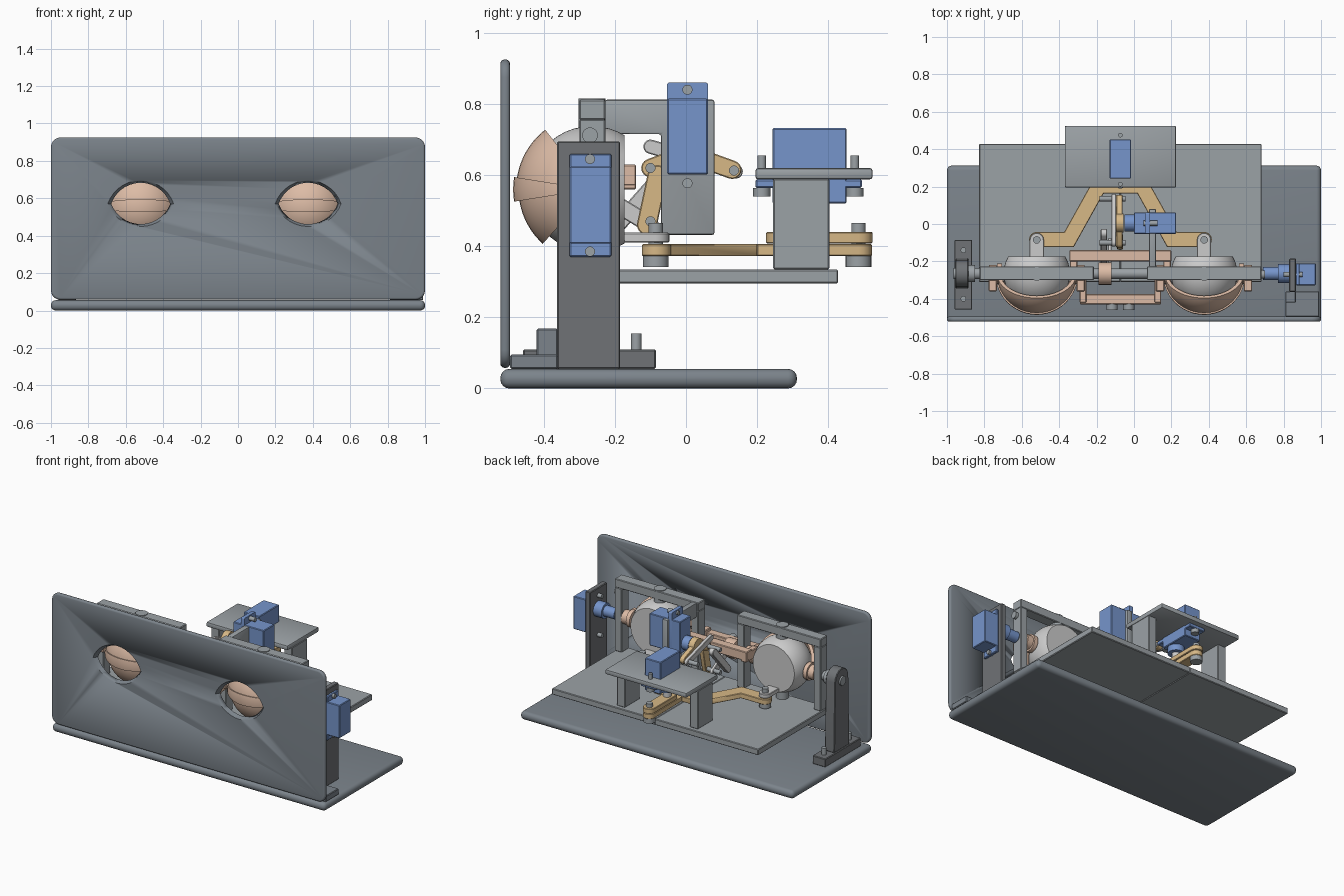
import bpy, bmesh
from math import sin, cos, pi, radians, atan2, hypot

if "Cube" in bpy.data.objects:
    bpy.data.objects.remove(bpy.data.objects["Cube"])

def mat(name, c):
    m = bpy.data.materials.new(name)
    m.diffuse_color = (*c, 1)
    m.use_nodes = True
    m.node_tree.nodes["Principled BSDF"].inputs["Base Color"].default_value = m.diffuse_color
    return m

SLATE = mat("slate", (.20, .23, .26))
DARK = mat("dark_grey", (.16, .17, .18))
MID = mat("mid_grey", (.33, .36, .38))
BLUE = mat("servo_blue", (.18, .30, .60))
PEACH = mat("lid_peach", (.72, .50, .38))
TAN = mat("linkage_tan", (.68, .48, .24))
WHITE = mat("eye_white", (.75, .74, .72))
CX = -.0725                      # symmetry plane of the mechanism
EYES = (CX - .4475, CX + .4475)
EY, EZ = -.265, .56              # lid shaft position

def finish(name, bm, m, bevel=0, seg=2, smooth=True):
    bmesh.ops.recalc_face_normals(bm, faces=bm.faces)
    me = bpy.data.meshes.new(name)
    bm.to_mesh(me)
    bm.free()
    ob = bpy.data.objects.new(name, me)
    bpy.context.collection.objects.link(ob)
    me.materials.append(m)
    bpy.context.view_layer.objects.active = ob
    bpy.ops.object.select_all(action='DESELECT')
    ob.select_set(True)
    if bevel:
        b = ob.modifiers.new("bevel", 'BEVEL')
        b.width, b.segments, b.limit_method = bevel, seg, 'ANGLE'
        bpy.ops.object.modifier_apply(modifier=b.name)
    if smooth:
        bpy.ops.object.shade_smooth_by_angle(angle=radians(35))
    return ob

# extrude a 2D outline along an axis from a to b
def prism(name, pts, axis, a, b, m, bevel=0, seg=2, pts2=None):
    put = {'x': lambda p, t: (t, p[0], p[1]), 'y': lambda p, t: (p[0], t, p[1]),
           'z': lambda p, t: (p[0], p[1], t)}[axis]
    bm = bmesh.new()
    lo = [bm.verts.new(put(p, a)) for p in pts]
    hi = [bm.verts.new(put(p, b)) for p in (pts2 or pts)]
    bm.faces.new(lo)
    bm.faces.new(hi)
    n = len(pts)
    for i in range(n):
        bm.faces.new((lo[i], lo[(i + 1) % n], hi[(i + 1) % n], hi[i]))
    return finish(name, bm, m, bevel, seg)

def box(name, x0, x1, y0, y1, z0, z1, m, bevel=.004, seg=1):
    return prism(name, [(x0, y0), (x1, y0), (x1, y1), (x0, y1)], 'z', z0, z1, m, bevel, seg)

def arc(u, v, r, a0, a1, n=8):
    return [(u + r * cos(radians(a0 + (a1 - a0) * i / n)),
             v + r * sin(radians(a0 + (a1 - a0) * i / n))) for i in range(n + 1)]

def rod(name, u, v, r, axis, a, b, m):
    return prism(name, arc(u, v, r, 0, 360 - 15, 23), axis, a, b, m)

# rounded bar between two points
def link(name, p, q, r, axis, a, b, m):
    t = atan2(q[1] - p[1], q[0] - p[0]) * 180 / pi
    return prism(name, arc(*q, r, t - 90, t + 90) + arc(*p, r, t + 90, t + 270), axis, a, b, m, .003, 1)

def rounded(x0, x1, z0, z1, r):
    return (arc(x1 - r, z0 + r, r, -90, 0, 5) + arc(x1 - r, z1 - r, r, 0, 90, 5) +
            arc(x0 + r, z1 - r, r, 90, 180, 5) + arc(x0 + r, z0 + r, r, 180, 270, 5))

# base and front panel with two almond openings
box("base", -1, 1, -.522, .312, 0, .055, SLATE, .025, 4)
panel = prism("front_panel", rounded(-1, 1, .058, .925, .05), 'y', -.522, -.495, SLATE, .011, 3)

def almond(s):
    pts = []
    for h, d in ((.125, 1), (-.12, -1)):
        w = .175
        R = (w * w + h * h) / (2 * abs(h))
        half = atan2(w, R - abs(h))
        for i in range(14):
            t = half - 2 * half * i / 14
            pts.append((s * d * R * sin(t), s * d * (R * cos(t) - R + abs(h))))
    return pts

for x in EYES:
    front = [(x + u, .57 + v) for u, v in almond(1.04)]
    back = [(x + u, .57 + v) for u, v in almond(.87)]
    cut = prism("opening_cutter", front, 'y', -.53, -.487, SLATE, pts2=back)
    cut.hide_render = True
    bpy.context.view_layer.objects.active = panel
    md = panel.modifiers.new("opening", 'BOOLEAN')
    md.operation, md.object, md.solver = 'DIFFERENCE', cut, 'EXACT'
    bpy.ops.object.modifier_apply(modifier=md.name)
    bpy.data.objects.remove(cut)

# raised deck in two halves
box("deck_left", -.828, CX, -.31, .428, .295, .335, MID)
box("deck_right", CX, .682, -.31, .428, .295, .335, MID)

# end posts and feet
box("left_foot", -.96, -.865, -.458, -.085, .055, .11, DARK)
prism("left_post", [(-.345, .11), (-.185, .11)] + arc(EY, EZ + .01, .07, 0, 180), 'x', -.955, -.885, DARK, .004, 1)
for y in (-.4, -.14):
    rod("foot_bolt", -.912, y, .015, 'z', .1, .155, MID)
box("right_post", .83, .866, -.363, -.185, .055, .695, DARK)
box("right_foot", .81, .99, -.495, -.36, .055, .095, SLATE)
box("right_foot_block", .81, .866, -.42, -.36, .09, .168, SLATE)

# eye frames, eyeballs, pivots, lids
def lid(name, x, r, a0, a1, t=.02):
    bm = bmesh.new()
    n, k = 20, 10
    grid = []
    for rr in (r, r - t):
        rows = []
        for j in range(k + 1):
            a = radians(a0 + (a1 - a0) * j / k)
            rows.append([bm.verts.new((x + rr * sin(f), EY - rr * cos(f) * cos(a), EZ + rr * cos(f) * sin(a)))
                         for f in (radians(-74 + 148 * i / n) for i in range(n + 1))])
        grid.append(rows)
    for g in grid:
        for j in range(k):
            for i in range(n):
                bm.faces.new((g[j][i], g[j][i + 1], g[j + 1][i + 1], g[j + 1][i]))
    o, q = grid
    for i in range(n):
        for j in (0, k):
            bm.faces.new((o[j][i], o[j][i + 1], q[j][i + 1], q[j][i]))
    for j in range(k):
        for i in (0, n):
            bm.faces.new((o[j][i], o[j + 1][i], q[j + 1][i], q[j][i]))
    return finish(name, bm, PEACH)

for x in EYES:
    fx = x + .0
    box("frame_top", fx - .306, fx + .306, -.3, -.227, .755, .812, MID)
    for s in (-1, 1):
        u = fx + s * .28
        box("frame_side", u - .026, u + .026, -.3, -.227, .335, .757, MID)
        # lid hub collars
        rod("lid_collar_outer", EY, EZ, .045, 'x', x + s * .235 - .02, x + s * .235 + .02, PEACH)
        rod("lid_collar_inner", EY, EZ, .055, 'x', x + s * .2 - .013, x + s * .2 + .013, PEACH)
        box("lid_arm", x + s * .235 - .022, x + s * .235 + .022, -.36, EY, .53, .585, PEACH)
    bm = bmesh.new()
    bmesh.ops.create_uvsphere(bm, u_segments=36, v_segments=22, radius=.178)
    cutr = bmesh.ops.bisect_plane(bm, geom=bm.verts[:] + bm.edges[:] + bm.faces[:], plane_co=(0, .092, 0),
                                  plane_no=(0, 1, 0), clear_outer=True)
    bmesh.ops.holes_fill(bm, edges=[e for e in bm.edges if e.is_boundary])
    bmesh.ops.translate(bm, verts=bm.verts, vec=(x, EY, EZ))
    finish("eyeball", bm, WHITE)
    rod("eye_pivot_top", x, EY, .038, 'z', .71, .816, MID)
    rod("eye_pivot_bottom", x, EY, .038, 'z', .33, .42, MID)
    lid("upper_lid", x, .213, 6, 52)
    lid("lid_rim", x, .221, -9, 9)
    lid("lower_lid", x, .206, -48, -6)
    # yaw lever under the eye
    link("eye_lever", (x, -.085), (x, -.24), .038, 'z', .41, .438, WHITE)
    rod("lever_pin", x, -.085, .02, 'z', .345, .465, MID)
    rod("lever_pin_head", x, -.085, .036, 'z', .342, .372, MID)

# lid shaft pieces and bridges joining the lids
for a, b, r in ((-.965, -.72, .03), (.57, .85, .025), (-.33, .18, .028)):
    rod("lid_shaft", EY, EZ, r, 'x', a, b, MID)
rod("left_shaft_collar", EY, EZ, .045, 'x', -.885, -.85, MID)
box("lid_bridge_front", -.29, .145, -.43, -.375, .5, .55, PEACH)
box("lid_bridge_rear", -.345, .2, -.2, -.14, .57, .63, PEACH)
for s in (-1, 1):
    box("front_bridge_arm", CX + s * .2 - .018, CX + s * .2 + .018, -.42, EY, .51, .57, PEACH)
    box("rear_bridge_arm", CX + s * .25 - .02, CX + s * .25 + .02, EY, -.14, .56, .62, PEACH)
    rod("bridge_screw", CX + s * .045, .52, .03, 'y', -.46, -.42, MID)

# right servo outside its post
box("right_servo_body", .78 + .086, .972, -.328, -.21, .407, .625, BLUE)
box("right_servo_flange", .866, .885, -.328, -.21, .37, .66, BLUE)
rod("right_servo_hub", EY, EZ, .05, 'x', .77, .83, BLUE)
rod("right_servo_horn", EY, EZ, .035, 'x', .69, .78, BLUE)
for z in (.385, .645):
    rod("right_servo_screw", -.27, z, .014, 'x', .8, .9, MID)
rod("frame_side_bolt", -.27, .712, .022, 'x', .66, .70, MID)

# rear table
box("table_top", -.37, .225, .195, .525, .588, .62, MID, .008, 2)
for s in (-1, 1):
    u = CX + s * .267
    box("table_leg", u - .03, u + .03, .245, .403, .335, .59, MID)

# yaw servo hanging through the table
box("yaw_servo_body", -.13, -.015, .243, .452, .52, .732, BLUE)
box("yaw_servo_flange", -.13, -.015, .195, .495, .564, .588, BLUE)
rod("yaw_servo_drum", CX, .3, .05, 'z', .48, .52, BLUE)
rod("yaw_servo_shaft", CX, .3, .025, 'z', .43, .48, WHITE)
for y in (.213, .475):
    rod("yaw_servo_screw", CX, y, .012, 'z', .54, .655, MID)
    rod("yaw_servo_nut", CX, y, .024, 'z', .54, .564, MID)

# yaw horn and forked beam driving both eyes
link("yaw_horn", (CX, .265), (CX, .485), .04, 'z', .408, .44, TAN)
half = [(.035, .2), (.165, .2), (.3, -.042)] + arc(.4475, -.083, .041, 90, -90) + [(.25, -.124), (.09, .163)]
stem = arc(0, .485, .038, 180, 0)
pts = stem + half + [(-u, v) for u, v in reversed(half)]
prism("yaw_beam", [(CX + u, v) for u, v in pts], 'z', .372, .406, TAN, .003, 1)
rod("yaw_pin", CX, .485, .02, 'z', .345, .465, MID)
rod("yaw_pin_head", CX, .485, .036, 'z', .342, .372, MID)

# centre lid servo on an angled bracket
prism("servo_bracket", [(-.228, .715), (-.07, .715), (-.07, .432), (.08, .432), (.08, .812), (-.228, .812)],
      'x', .08, .118, MID, .006, 2)
box("lid_servo_body", .0, .225, -.053, .062, .602, .815, BLUE)
prism("lid_servo_flange", rounded(-.053, .062, .56, .86, .006), 'x', .06, .085, BLUE)
for z in (.577, .84):
    rod("lid_servo_screw", .004, z, .014, 'x', .05, .125, MID)
rod("lid_servo_hub", .005, .66, .045, 'x', -.05, .0, BLUE)

# lid horn, push rods and levers
rod("lid_horn_disc", .005, .66, .05, 'x', -.095, -.055, TAN)
link("lid_horn_rear", (.005, .66), (.13, .615), .026, 'x', -.095, -.062, TAN)
link("lid_horn_front", (.005, .66), (-.1, .62), .026, 'x', -.095, -.062, TAN)
link("lid_lever", (-.08, .6), (-.11, .46), .028, 'x', -.09, -.06, TAN)
link("push_rod_rear", (.14, .61), (-.1, .68), .02, 'x', -.12, -.097, WHITE)
link("push_rod_front", (-.05, .62), (-.2, .45), .022, 'x', -.178, -.145, WHITE)
link("push_rod_lower", (-.1, .46), (EY, EZ), .024, 'x', -.14, -.12, WHITE)
for y, z in ((.135, .613), (-.1, .62), (-.1, .47)):
    rod("link_pin", y, z, .014, 'x', -.185, -.045, MID)
for y, z in ((EY, EZ),):
    rod("shaft_clamp", y, z, .06, 'x', -.19, -.12, PEACH)
